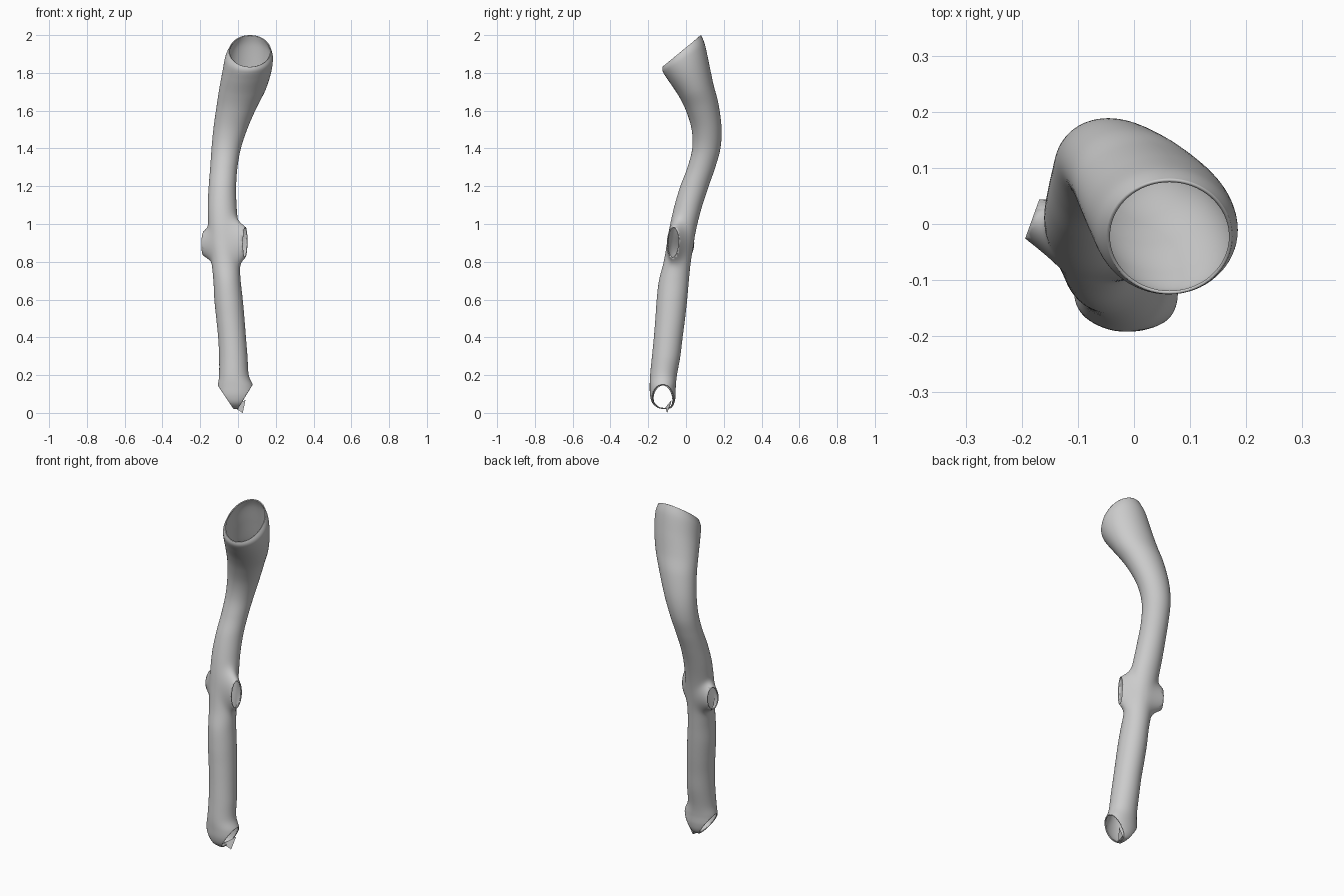
import bpy, bmesh, math
from mathutils import Vector

if "Cube" in bpy.data.objects:
    bpy.data.objects.remove(bpy.data.objects["Cube"])

SEGS, STEPS = 64, 9

# Trunk sections: x left, x right, front y, front z, back y, back z
KEYS = [
    (-0.02, 0.00, -0.12, 0.020, -0.10, 0.020),
    (-0.05, 0.035, -0.15, 0.027, -0.078, 0.027),
    (-0.085, 0.065, -0.178, 0.052, -0.062, 0.052),
    (-0.107, 0.088, -0.19, 0.09, -0.055, 0.09),
    (-0.107, 0.082, -0.192, 0.14, -0.054, 0.14),
    (-0.10, 0.057, -0.19, 0.20, -0.048, 0.20),
    (-0.10, 0.05, -0.18, 0.30, -0.03, 0.30),
    (-0.105, 0.042, -0.17, 0.40, -0.018, 0.40),
    (-0.115, 0.034, -0.162, 0.50, -0.005, 0.50),
    (-0.125, 0.025, -0.155, 0.60, 0.006, 0.60),
    (-0.13, 0.014, -0.143, 0.70, 0.015, 0.70),
    (-0.14, 0.008, -0.118, 0.80, 0.025, 0.80),
    (-0.15, 0.005, -0.10, 0.90, 0.04, 0.90),
    (-0.157, 0.0, -0.083, 1.00, 0.06, 1.00),
    (-0.16, -0.008, -0.06, 1.10, 0.087, 1.10),
    (-0.155, -0.01, -0.03, 1.20, 0.12, 1.20),
    (-0.147, -0.003, 0.008, 1.30, 0.155, 1.30),
    (-0.14, 0.015, 0.033, 1.40, 0.182, 1.40),
    (-0.13, 0.05, 0.03, 1.50, 0.188, 1.51),
    (-0.114, 0.10, 0.0, 1.60, 0.171, 1.64),
    (-0.10, 0.145, -0.04, 1.68, 0.145, 1.74),
    (-0.083, 0.175, -0.09, 1.755, 0.122, 1.85),
    (-0.068, 0.185, -0.122, 1.805, 0.10, 1.95),
    (-0.048, 0.175, -0.125, 1.832, 0.08, 2.0),
]

# Side stubs: centre, outward direction, width, height, opening distance
STUBS = [
    (Vector((-0.07, -0.03, 0.91)), Vector((0.94, -0.34, 0)), 0.042, 0.09, 0.115),
    (Vector((-0.07, -0.03, 0.89)), Vector((-0.94, 0.34, 0)), 0.045, 0.07, 0.118),
]


def smooth_keys(keys, steps):
    """Catmull-Rom interpolation through the section list."""
    out = []
    for i in range(len(keys) - 1):
        a, b, c, d = (keys[max(0, min(len(keys) - 1, i + k))] for k in (-1, 0, 1, 2))
        for s in range(steps):
            t = s / steps
            out.append([0.5 * (2 * q + (r - p) * t + (2 * p - 5 * q + 4 * r - w) * t * t
                               + (3 * q - p - 3 * r + w) * t ** 3)
                        for p, q, r, w in zip(a, b, c, d)])
    out.append(list(keys[-1]))
    return out


def bulge(p):
    """Push the wall outwards where a side stub leaves the trunk."""
    res = p.copy()
    for c, d, w, h, _ in STUBS:
        d = d.normalized()
        q = p - c
        if q.dot(d) > 0:
            side = q.dot(Vector((-d.y, d.x, 0)))
            r = math.hypot(side / w, q.z / h)
            res += d * 0.09 * math.exp(-r ** 3)
    return res


def cut(bm, point, normal, inside):
    """Slice an opening, only touching faces in the chosen region."""
    faces = [f for f in bm.faces if inside(f.calc_center_median())]
    geom = set(faces)
    for f in faces:
        geom.update(f.edges)
        geom.update(f.verts)
    bmesh.ops.bisect_plane(bm, geom=list(geom), dist=1e-5, plane_co=point,
                           plane_no=normal, clear_outer=True)


def make_object(name, bm):
    mesh = bpy.data.meshes.new(name)
    bm.to_mesh(mesh)
    bm.free()
    ob = bpy.data.objects.new(name, mesh)
    bpy.context.collection.objects.link(ob)
    bpy.ops.object.select_all(action='DESELECT')
    bpy.context.view_layer.objects.active = ob
    ob.select_set(True)
    return ob


# Trunk tube
bm = bmesh.new()
rings = []
for xl, xr, fy, fz, by, bz in smooth_keys(KEYS, STEPS):
    ring = []
    for j in range(SEGS):
        a = 2 * math.pi * j / SEGS
        s = (math.sin(a) + 1) / 2
        p = Vector(((xl + xr) / 2 + (xr - xl) / 2 * math.cos(a),
                    fy + (by - fy) * s, fz + (bz - fz) * s))
        ring.append(bm.verts.new(bulge(p)))
    rings.append(ring)
for lo, hi in zip(rings, rings[1:]):
    for j in range(SEGS):
        k = (j + 1) % SEGS
        bm.faces.new((lo[j], lo[k], hi[k], hi[j]))
bm.faces.new(list(reversed(rings[0])))

# Side stub openings
for c, d, w, h, dist in STUBS:
    n = d.normalized()
    cut(bm, c + n * dist, n,
        lambda p: (p - c).dot(n) > 0.04 and abs(p.z - c.z) < 0.2)

# Forked bottom openings
cut(bm, Vector((0.005, 0, 0.03)), Vector((0.11, 0, -0.067)), lambda p: p.z < 0.22)
cut(bm, Vector((-0.03, 0, 0.03)), Vector((-0.105, 0, -0.07)), lambda p: p.z < 0.22)

trunk = make_object("hollow_trunk", bm)
wall = trunk.modifiers.new("wall", 'SOLIDIFY')
wall.thickness = 0.006
wall.offset = -1
bpy.ops.object.shade_smooth_by_angle(angle=math.radians(40))

# Small ragged spur under the fork
bm = bmesh.new()
a, b, c, tip = (bm.verts.new(v) for v in (
    (-0.02, -0.11, 0.028), (0.04, -0.075, 0.07), (0.005, -0.085, 0.035), (0.025, -0.10, 0.0)))
for tri in ((a, tip, b), (b, tip, c), (c, tip, a), (a, b, c)):
    bm.faces.new(tri)
bmesh.ops.recalc_face_normals(bm, faces=bm.faces)
make_object("bottom_spur", bm)
